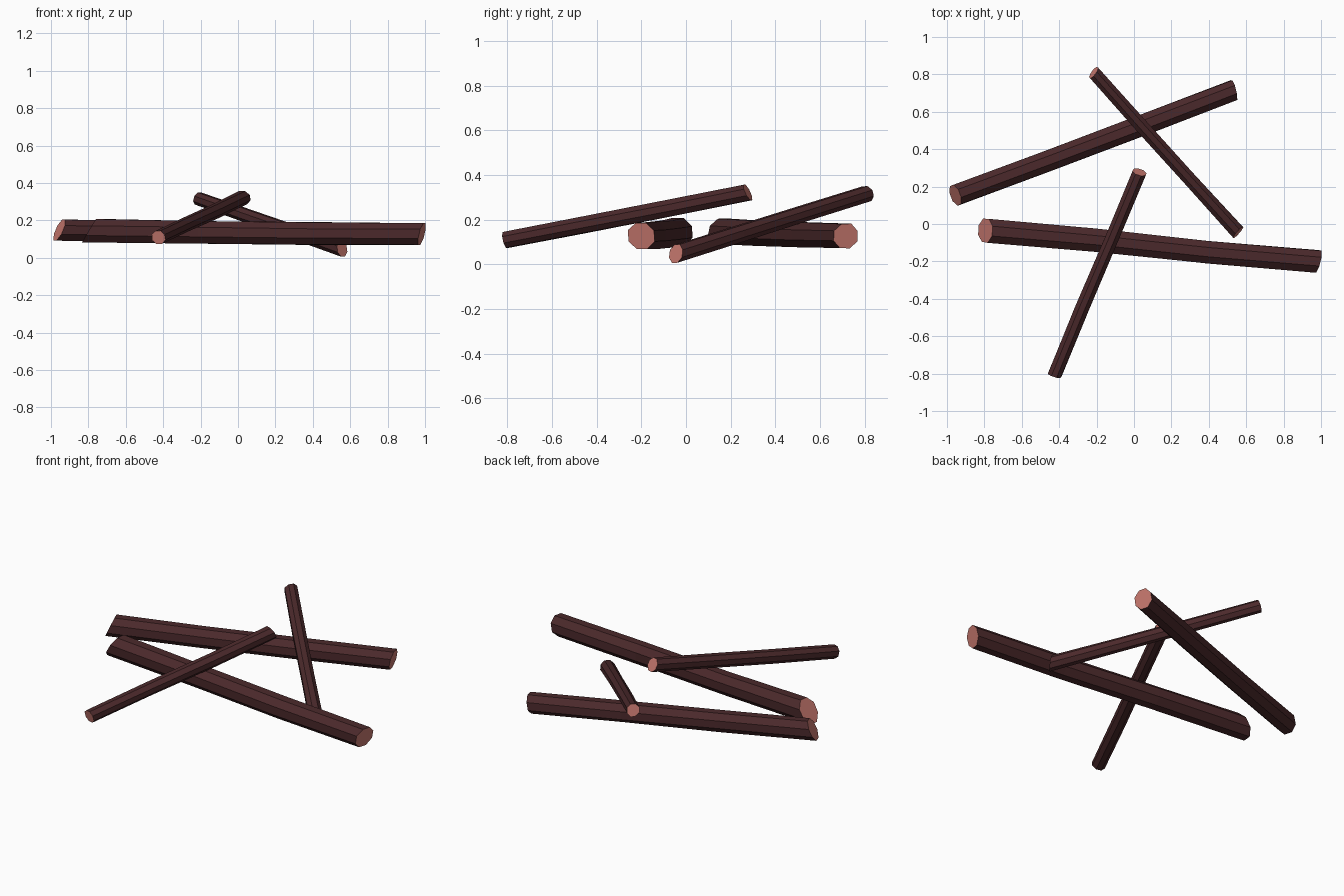
import bpy, bmesh, math, random
from mathutils import Vector

if "Cube" in bpy.data.objects:
    bpy.data.objects.remove(bpy.data.objects["Cube"])

random.seed(4)
SIDES = 8


def material(name, col):
    m = bpy.data.materials.new(name)
    m.diffuse_color = (*col, 1)
    m.use_nodes = True
    m.node_tree.nodes["Principled BSDF"].inputs["Base Color"].default_value = m.diffuse_color
    return m


bark = material("bark", (0.07, 0.022, 0.024))
wood = material("cut_wood", (0.58, 0.19, 0.16))


def log(name, a, b, ra, rb, cut_a, cut_b):
    """Faceted log from a to b, with each end sliced by a plane of given normal."""
    a, b, cut_a, cut_b = Vector(a), Vector(b), Vector(cut_a), Vector(cut_b)
    axis = (b - a).normalized()
    side = axis.cross(Vector((0, 0, 1))).normalized()
    up = side.cross(axis)
    bm = bmesh.new()
    rings = []
    for t in (0, 0.33, 0.67, 1):
        c = a.lerp(b, t)
        r = ra + (rb - ra) * t
        if 0 < t < 1:
            c += (side * random.uniform(-1, 1) + up * random.uniform(-1, 1)) * r * 0.08
        cut = cut_a if t == 0 else cut_b if t == 1 else axis
        ring = []
        for i in range(SIDES):
            ang = 2 * math.pi * (i + 0.5) / SIDES
            o = (side * math.cos(ang) + up * math.sin(ang)) * r * random.uniform(0.98, 1.06)
            o -= axis * (o.dot(cut) / axis.dot(cut))
            ring.append(bm.verts.new(c + o))
        rings.append(ring)
    # bark sides
    for p, q in zip(rings, rings[1:]):
        for i in range(SIDES):
            j = (i + 1) % SIDES
            bm.faces.new((p[i], p[j], q[j], q[i]))
    # cut ends as fans
    for ring, c in ((rings[0], a), (rings[-1], b)):
        mid = bm.verts.new(c)
        for i in range(SIDES):
            f = bm.faces.new((ring[i], ring[(i + 1) % SIDES], mid))
            f.material_index = 1
    bmesh.ops.recalc_face_normals(bm, faces=bm.faces)
    me = bpy.data.meshes.new(name)
    bm.to_mesh(me)
    bm.free()
    me.materials.append(bark)
    me.materials.append(wood)
    bpy.context.collection.objects.link(bpy.data.objects.new(name, me))


# two thick logs lying side by side
log("back_log", (-0.955, 0.155, 0.15), (0.535, 0.715, 0.128), 0.06, 0.058,
    (-0.93, -0.36, 0.45), (1, 0.25, -0.2))
log("front_log", (-0.795, -0.035, 0.145), (0.983, -0.2, 0.128), 0.066, 0.063,
    (-1, 0.05, 0.6), (1, -0.25, -0.25))
# two thin branches leaning across them
log("front_branch", (-0.425, -0.81, 0.11), (0.03, 0.277, 0.322), 0.038, 0.04,
    (-0.3, -1, -0.25), (0.3, 0.9, 0.45))
log("back_branch", (-0.215, 0.81, 0.318), (0.557, -0.045, 0.048), 0.037, 0.04,
    (-0.8, 0.6, 0.35), (0.67, -0.6, 0.15))
